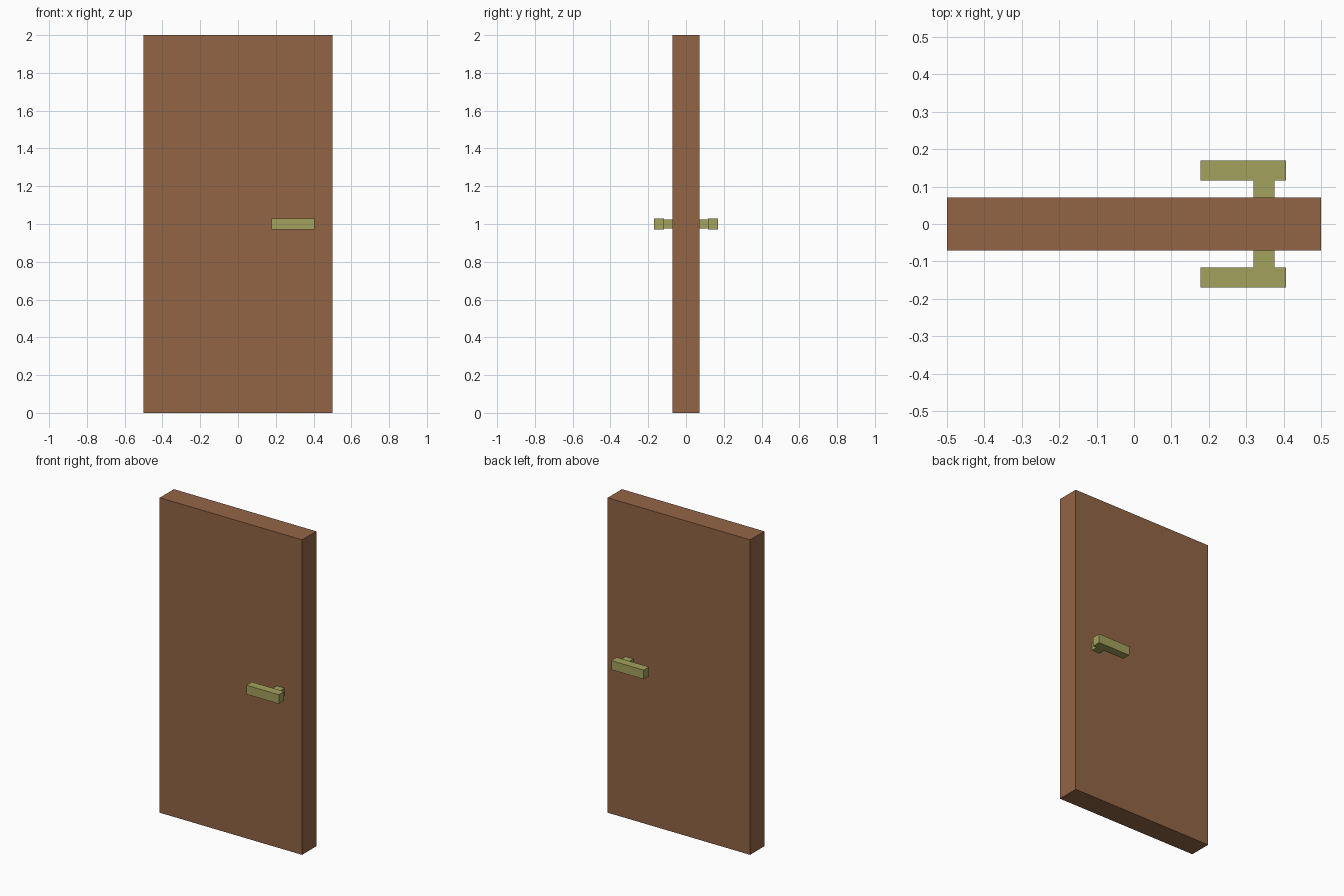
import bpy

if "Cube" in bpy.data.objects:
    bpy.data.objects.remove(bpy.data.objects["Cube"])


def material(name, rgb):
    mat = bpy.data.materials.new(name)
    mat.diffuse_color = (*rgb, 1)
    mat.use_nodes = True
    mat.node_tree.nodes["Principled BSDF"].inputs["Base Color"].default_value = mat.diffuse_color
    return mat


def box(name, lo, hi, mat):
    """Axis-aligned box between two corners."""
    centre = [(a + b) / 2 for a, b in zip(lo, hi)]
    size = [b - a for a, b in zip(lo, hi)]
    bpy.ops.mesh.primitive_cube_add(size=1, location=centre)
    obj = bpy.context.object
    obj.name = name
    obj.scale = size
    bpy.ops.object.transform_apply(location=False, rotation=False, scale=True)
    obj.data.materials.append(mat)
    return obj


wood = material("wood", (0.29, 0.13, 0.06))
brass = material("brass", (0.37, 0.36, 0.11))

HALF_DOOR = 0.071   # half the door thickness
GRIP_IN = 0.116     # inner face of the grip
GRIP_OUT = 0.17     # outer face of the grip

# Door leaf
box("door_panel", (-0.5, -HALF_DOOR, 0), (0.5, HALF_DOOR, 2), wood)

# Lever handle on each face: stem and grip
for side, s in (("front", -1), ("back", 1)):
    y0, y1 = sorted((s * HALF_DOOR, s * GRIP_IN))
    box(f"{side}_handle_stem", (0.32, y0, 0.975), (0.376, y1, 1.025), brass)
    y0, y1 = sorted((s * GRIP_IN, s * GRIP_OUT))
    box(f"{side}_handle_grip", (0.178, y0, 0.971), (0.406, y1, 1.029), brass)
